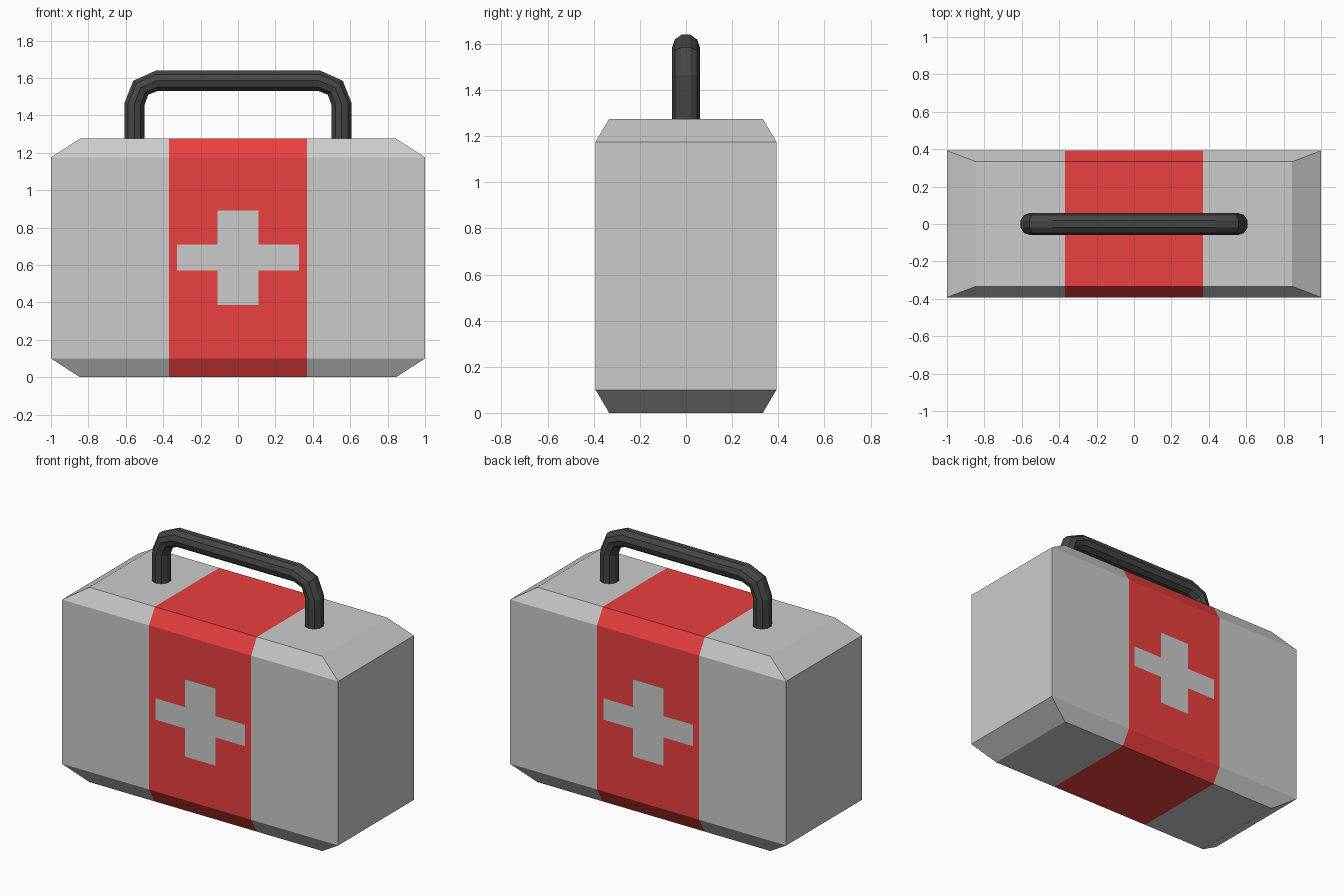
import bpy, bmesh, math
from mathutils import Vector

if "Cube" in bpy.data.objects:
    bpy.data.objects.remove(bpy.data.objects["Cube"])


def material(name, color):
    mat = bpy.data.materials.new(name)
    mat.diffuse_color = color
    mat.use_nodes = True
    mat.node_tree.nodes["Principled BSDF"].inputs["Base Color"].default_value = mat.diffuse_color
    return mat


def finish(bm, name, mats):
    bmesh.ops.recalc_face_normals(bm, faces=bm.faces)
    mesh = bpy.data.meshes.new(name)
    bm.to_mesh(mesh)
    bm.free()
    for m in mats:
        mesh.materials.append(m)
    obj = bpy.data.objects.new(name, mesh)
    bpy.context.collection.objects.link(obj)
    return obj


def loft(bm, rings):
    rows = [[bm.verts.new(p) for p in ring] for ring in rings]
    n = len(rows[0])
    for a, b in zip(rows, rows[1:]):
        for i in range(n):
            j = (i + 1) % n
            bm.faces.new((a[i], a[j], b[j], b[i]))
    bm.faces.new(rows[0])
    bm.faces.new(rows[-1])


def cut(bm, faces, co, no):
    geom = list({v for f in faces for v in f.verts}) + \
        list({e for f in faces for e in f.edges}) + list(faces)
    bmesh.ops.bisect_plane(bm, geom=geom, plane_co=co, plane_no=no, dist=1e-5)


grey = material("case_grey", (0.7, 0.7, 0.7, 1))
red = material("band_red", (0.83, 0.05, 0.05, 1))
black = material("handle_black", (0.06, 0.06, 0.06, 1))

# Case: box with chamfered top and bottom
BAND = 0.37
ARM_X, ARM_Z = 0.325, (0.57, 0.71)
POST_X, POST_Z = 0.11, (0.385, 0.89)
bm = bmesh.new()
loft(bm, [[(sx * x, sy * y, z) for sx, sy in ((-1, -1), (1, -1), (1, 1), (-1, 1))]
          for x, y, z in ((0.845, 0.333, 0), (1, 0.392, 0.1),
                          (1, 0.392, 1.175), (0.845, 0.333, 1.275))])

# Red band around the middle, split into the case surface
for x in (-BAND, BAND):
    cut(bm, bm.faces[:], (x, 0, 0), (1, 0, 0))


# Cross on front and back, split into the band
def panel():
    return [f for f in bm.faces if abs(f.calc_center_median().x) < BAND
            and abs(f.calc_center_median().y) > 0.39]


for x in (-ARM_X, -POST_X, POST_X, ARM_X):
    cut(bm, panel(), (x, 0, 0), (1, 0, 0))
for z in ARM_Z + POST_Z:
    cut(bm, panel(), (0, 0, z), (0, 0, 1))
for f in bm.faces:
    c = f.calc_center_median()
    in_cross = abs(c.y) > 0.39 and (
        (abs(c.x) < ARM_X and ARM_Z[0] < c.z < ARM_Z[1]) or
        (abs(c.x) < POST_X and POST_Z[0] < c.z < POST_Z[1]))
    f.material_index = int(abs(c.x) < BAND and not in_cross)
finish(bm, "case", [grey, red])

# Handle: ten-sided tube swept between outer and inner outlines
half = [((0.608, 1.27), (0.5, 1.27)), ((0.608, 1.465), (0.5, 1.455)),
        ((0.56, 1.585), (0.48, 1.51)), ((0.437, 1.64), (0.43, 1.53))]
path = half + [((-o[0], o[1]), (-i[0], i[1])) for o, i in reversed(half)]
SIDES, RY = 10, 0.06
rings = []
for o, i in path:
    o, i = Vector((o[0], 0, o[1])), Vector((i[0], 0, i[1]))
    mid, arm = (o + i) / 2, (o - i) / 2 / math.cos(math.pi / SIDES)
    rings.append([mid + arm * math.cos(t) + Vector((0, RY * math.sin(t), 0))
                  for t in ((k + 0.5) * math.tau / SIDES for k in range(SIDES))])
bm = bmesh.new()
loft(bm, rings)
finish(bm, "handle", [black])
